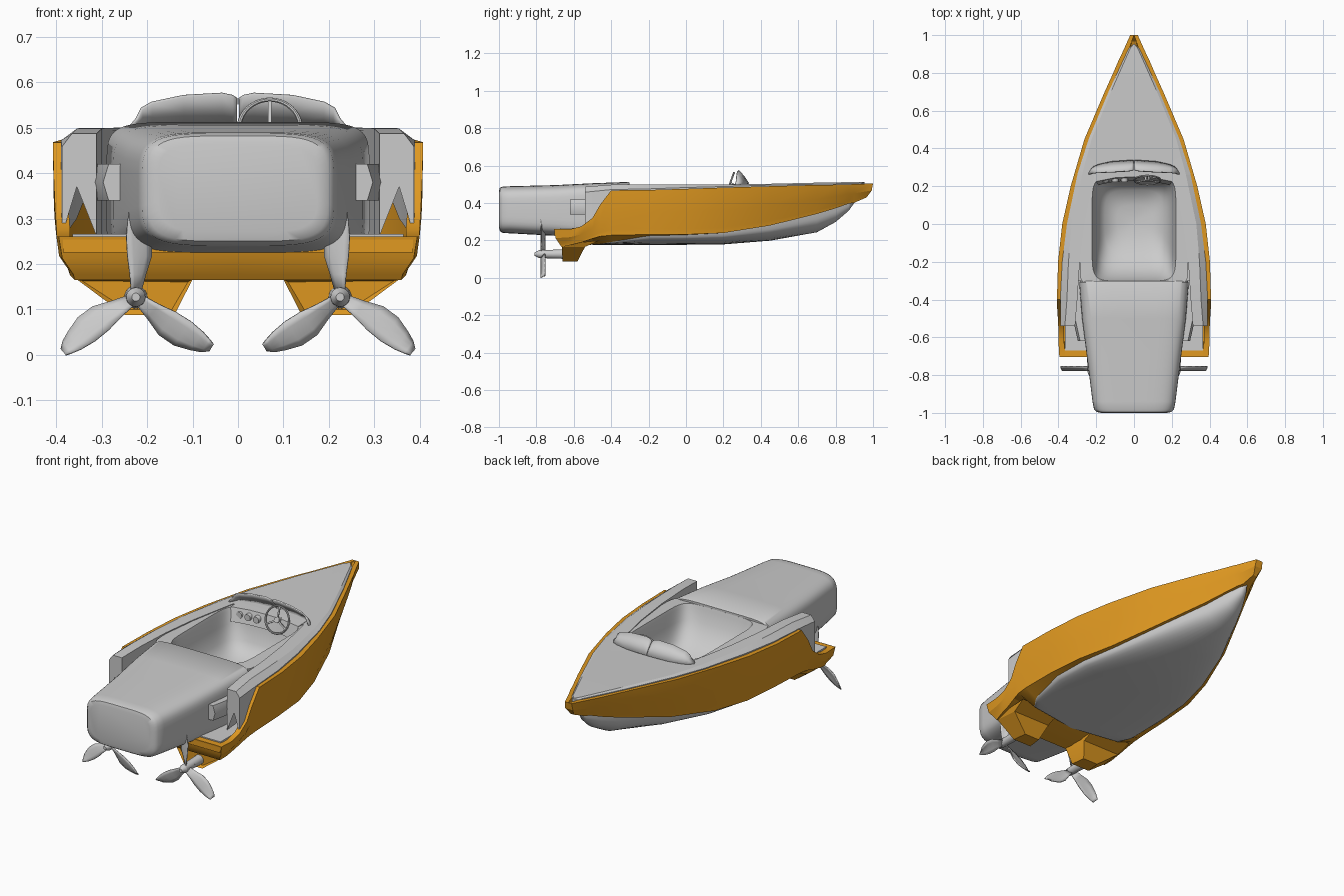
import bpy, bmesh, math
from mathutils import Matrix, Vector

if "Cube" in bpy.data.objects:
    bpy.data.objects.remove(bpy.data.objects["Cube"])

orange = bpy.data.materials.new("orange_paint")
orange.diffuse_color = (0.75, 0.32, 0.015, 1)
orange.use_nodes = True
orange.node_tree.nodes["Principled BSDF"].inputs["Base Color"].default_value = orange.diffuse_color


def finish(name, bm, mat=None, mirror=False, thick=0, angle=35):
    bmesh.ops.remove_doubles(bm, verts=bm.verts, dist=1e-4)
    bmesh.ops.recalc_face_normals(bm, faces=bm.faces)
    me = bpy.data.meshes.new(name)
    bm.to_mesh(me)
    bm.free()
    ob = bpy.data.objects.new(name, me)
    bpy.context.collection.objects.link(ob)
    if mat:
        me.materials.append(mat)
    bpy.ops.object.select_all(action='DESELECT')
    ob.select_set(True)
    bpy.context.view_layer.objects.active = ob
    bpy.ops.object.shade_smooth_by_angle(angle=math.radians(angle))
    if thick:
        m = ob.modifiers.new("thickness", 'SOLIDIFY')
        m.thickness = thick
        m.offset = 0
    if mirror:
        ob.modifiers.new("mirror", 'MIRROR')
    return ob


def skin(bm, rows, loop=False, caps=False):
    # joins successive rows of points with faces
    vs = [[bm.verts.new(p) for p in r] for r in rows]
    n = len(rows[0])
    for a, b in zip(vs, vs[1:]):
        for i in range(n if loop else n - 1):
            j = (i + 1) % n
            bm.faces.new((a[i], a[j], b[j], b[i]))
    if caps:
        bm.faces.new(vs[0])
        bm.faces.new(vs[-1])


def loft(name, rows, loop=False, caps=False, **kw):
    bm = bmesh.new()
    skin(bm, rows, loop, caps)
    return finish(name, bm, **kw)


def oval(a, b, n, count=48):
    # superellipse outline in 2D
    out = []
    for k in range(count):
        t = 2 * math.pi * (k + .5) / count
        c, s = math.cos(t), math.sin(t)
        out.append((a * math.copysign(abs(c) ** (2 / n), c), b * math.copysign(abs(s) ** (2 / n), s)))
    return out


def box(name, x0, x1, y0, y1, z0, z1, **kw):
    rows = [[(x0, y, z0), (x1, y, z0), (x1, y, z1), (x0, y, z1)] for y in (y0, y1)]
    return loft(name, rows, True, True, **kw)


def rod(bm, y0, y1, x, z, r0, r1, seg=20):
    skin(bm, [[(x + r * math.cos(2 * math.pi * k / seg), y, z + r * math.sin(2 * math.pi * k / seg))
               for k in range(seg)] for y, r in ((y0, r0), (y1, r1))], True, True)


# orange hull sides: y, top x, top z, chine x, chine z, belly edge x, belly edge z, keel z, lower lean
hull = [
    (1.0, .02, .505, .012, .43, 0, .43, .43, -.035),
    (.9, .065, .501, .025, .402, 0, .405, .402, 0),
    (.87, .08, .50, .04, .397, .022, .397, .36, 0),
    (.8, .11, .498, .075, .372, .058, .375, .30, 0),
    (.7, .155, .497, .118, .342, .1, .342, .245, 0),
    (.45, .262, .49, .228, .28, .21, .28, .2, 0),
    (.2, .335, .483, .312, .24, .29, .24, .18, 0),
    (0, .38, .476, .365, .232, .335, .23, .178, 0),
    (-.2, .402, .47, .383, .232, .345, .225, .178, 0),
    (-.4, .408, .468, .388, .228, .32, .192, .178, 0),
    (-.46, .406, .39, .387, .222, .28, .182, .178, 0),
    (-.5, .403, .32, .382, .21, 0, .178, .178, 0),
    (-.56, .40, .275, .375, .19, 0, .17, 0, 0),
    (-.62, .40, .26, .37, .175, 0, .166, 0, 0),
    (-.705, .395, .26, .36, .165, 0, .165, 0, .04)]


def side(y, xt, zt, xl, zl, xi, zi, zk, lean):
    return [(max(xt - .03, 0), y, zt), (xt, y, zt),
            (xt * .6 + xl * .4 + .006, y + lean * .2, zt * .5 + zl * .5),
            (xl * .93 + xt * .07, y + lean * .8, zl * .88 + zt * .12),
            (xl, y + lean, zl), (xi, y + lean, zi)]


rows = [side(*h) for h in hull]
rows = [[(0, p[1], p[2]) for p in rows[0]]] + rows + [[(0, p[1], p[2]) for p in rows[-1]]]
loft("hull_sides", rows, mat=orange, mirror=True, angle=25)
box("transom_rim", -.385, .385, -.704, -.66, .225, .26, mat=orange)

# grey belly under the hull
rows = []
for h in hull[1:12]:
    rows.append([(h[5] * math.sin(k * math.pi / 20), h[0],
                  h[6] + (h[7] - .001 - h[6]) * math.cos(k * math.pi / 20) ** .7 if k < 10 else h[6])
                 for k in range(11)])
loft("belly", rows, mirror=True, angle=50)

# deck and side rails: y, outer x, outer z, bevel x, top z, inner x, bottom z
deck = [(.955, 0, .508, 0, .512, 0, .48), (.93, .028, .506, .02, .513, 0, .47),
        (.7, .135, .501, .122, .509, 0, .46), (.45, .24, .496, .224, .503, 0, .45),
        (.262, .30, .49, .275, .5, 0, .44), (.26, .30, .49, .275, .5, .21, .44),
        (0, .355, .483, .33, .5, .262, .3), (-.2, .38, .476, .347, .5, .287, .265),
        (-.4, .39, .472, .355, .498, .30, .262), (-.54, .388, .458, .366, .487, .312, .262)]
rows = [[(xo, y, zl), (xo, y, zo), (xb, y, zb), (xi, y, zb), (xi, y, zl)] for y, xo, zo, xb, zb, xi, zl in deck]
rows.append([(.355, -.54, .37)] * 5)
loft("deck_and_rails", rows, mirror=True, angle=20)
box("stern_floor", -.365, .365, -.67, -.4, .23, .266)
loft("side_strake", [[(.24, y, .34), (x, y, .34), (x + .012, y, .38), (x, y, .42), (.24, y, .42)]
                     for y, x in ((-.62, .285), (-.5, .312), (-.3, .30))], True, True, mirror=True)

# rear engine cover: y, half width, bottom z, top z, squareness
cover = [(-1, .175, .27, .465, 4.5), (-.995, .198, .25, .482, 4.5), (-.98, .212, .24, .488, 4.5),
         (-.94, .22, .238, .49, 4.5), (-.7, .25, .225, .496, 5), (-.5, .275, .21, .506, 6),
         (-.31, .29, .2, .513, 7), (-.302, .285, .2, .508, 7)]
rows = [[(px, y, (z0 + z1) / 2 + pz) for px, pz in oval(a, (z1 - z0) / 2, n)] for y, a, z0, z1, n in cover]
loft("engine_cover", rows, True, True, angle=40)

# cockpit tub: half width, back y, front y, z, squareness
tub = [(.287, -.32, .30, .494, 14), (.222, -.302, .25, .497, 7), (.217, -.297, .246, .48, 7),
       (.208, -.28, .235, .42, 6), (.19, -.23, .215, .345, 5), (.155, -.15, .18, .295, 4),
       (.09, -.06, .1, .272, 3), (.01, .01, .03, .268, 2)]
rows = [[(px, (y0 + y1) / 2 + py, z) for px, py in oval(a, (y1 - y0) / 2, n, 64)] for a, y0, y1, z, n in tub]
bm = bmesh.new()
skin(bm, rows, True)
bmesh.ops.holes_fill(bm, edges=[e for e in bm.edges if e.is_boundary and max(v.co.z for v in e.verts) < .3])
finish("cockpit_tub", bm, angle=45)

# dashboard and gauges
loft("dashboard", [[(x, y - .02, .43), (x, y, .44 + .06), (x, .29, .502), (x, .29, .43)]
                   for x, y in ((-.2, .225), (-.1, .245), (0, .25), (.1, .245), (.2, .225))], True, True)
for i, x in enumerate((-.15, -.1, -.05)):
    bm = bmesh.new()
    rod(bm, .222, .25, x, .468, .017, .02)
    finish("gauge_%d" % (i + 1), bm)

# windshield: x, bottom y, bottom z, top y, top z
glass = [(.002, .335, .504, .287, .563), (.012, .335, .504, .283, .57), (.035, .335, .504, .28, .575),
         (.12, .329, .503, .275, .57), (.19, .313, .502, .272, .555), (.212, .303, .501, .27, .542),
         (.222, .295, .5, .268, .52), (.237, .27, .497, .262, .502)]
loft("windshield", [[(x, y0, z0), (x, (y0 + y1) / 2 + .004, (z0 + z1) / 2), (x, y1, z1)] for x, y0, z0, y1, z1 in glass],
     mirror=True, thick=.007)

# steering wheel: rim, spokes and column, built flat then tilted
bm = bmesh.new()
rim = [[((.068 + .005 * math.cos(b)) * math.cos(a), (.068 + .005 * math.cos(b)) * math.sin(a), .005 * math.sin(b))
        for b in [k * math.pi / 4 for k in range(8)]] for a in [k * math.pi / 20 for k in range(41)]]
skin(bm, rim, True)
for a in (90, 210, 330):
    c, s = math.cos(math.radians(a)), math.sin(math.radians(a))
    skin(bm, [[(r * c - w * s, r * s + w * c, z) for w, z in ((-.004, -.003), (.004, -.003), (.004, .003), (-.004, .003))]
              for r in (0, .068)], True, True)
bmesh.ops.create_cone(bm, cap_ends=True, segments=16, radius1=.012, radius2=.015, depth=.05,
                      matrix=Matrix.Translation((0, 0, -.02)))
bm.transform(Matrix.Translation((.07, .233, .498)) @ Matrix.Rotation(math.radians(70), 4, 'X'))
finish("steering_wheel", bm)

# orange drive housings under the stern, with a recessed rear face
bm = bmesh.new()
skin(bm, [[(.10, -.668, .18), (.365, -.668, .18), (.355, -.46, .2), (.12, -.46, .2)],
          [(.10, -.664, .166), (.355, -.664, .166), (.345, -.54, .166), (.12, -.54, .166)],
          [(.14, -.66, .088), (.25, -.66, .088), (.24, -.58, .088), (.15, -.58, .088)]], True, True)
bmesh.ops.recalc_face_normals(bm, faces=bm.faces)
back = [f for f in bm.faces if f.normal.y < -.8 and f.calc_center_median().z < .15]
bmesh.ops.inset_region(bm, faces=back, thickness=.012, depth=-.012)
finish("drive_housing", bm, mat=orange, mirror=True, angle=20)

# propeller shafts and hubs
bm = bmesh.new()
rod(bm, -.72, -.60, .225, .127, .023, .027)
rod(bm, -.785, -.715, .225, .127, .021, .023)
rod(bm, -.81, -.785, .225, .127, .009, .021)
finish("propeller_shaft", bm, mirror=True)

# three propeller blades per side: distance from hub, half width, sweep
profile = [(.012, .012, 0), (.05, .02, .003), (.09, .031, .006), (.13, .032, .004),
           (.165, .024, -.001), (.187, .016, -.004), (.2, .008, -.008)]
bm = bmesh.new()
for deg, wide in ((91, .85), (216, 1), (325, 1)):
    a = math.radians(deg)
    d, t = Vector((math.cos(a), 0, math.sin(a))), Vector((-math.sin(a), 0, math.cos(a)))
    rows = []
    for r, w, sweep in profile:
        rows.append([Vector((.225, -.768, .127)) + d * r + t * (sweep + w * wide * u) + Vector((0, .011 * u + .003 * u * u, 0))
                     for u in (-1, -.5, 0, .5, 1)])
    skin(bm, rows)
finish("propeller_blades", bm, mirror=True, thick=.005)
